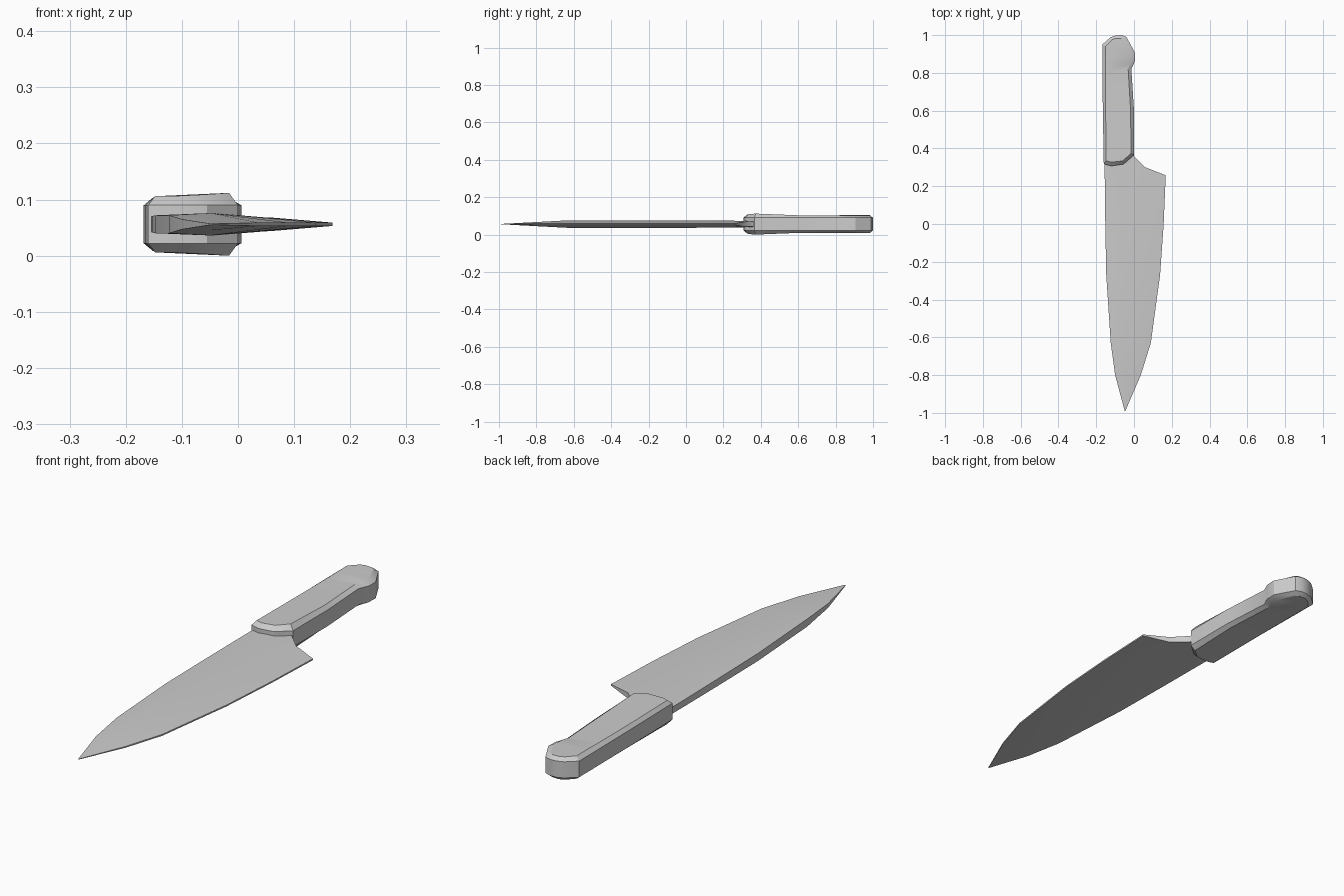
import bpy

ZC = 0.056  # mid-plane height of the knife


def loft(name, rings, angle):
    """Skin a list of closed rings with equal point counts and cap the ends with quads."""
    n = len(rings[0])
    verts = [p for r in rings for p in r]
    faces = []
    for i in range(len(rings) - 1):
        for j in range(n):
            k = (j + 1) % n
            faces.append((i*n + j, i*n + k, (i+1)*n + k, (i+1)*n + j))
    last = (len(rings) - 1) * n
    for i in range(n // 2 - 1):
        quad = (i, i + 1, n - 2 - i, n - 1 - i)
        faces.append(tuple(reversed(quad)))
        faces.append(tuple(last + q for q in quad))
    mesh = bpy.data.meshes.new(name)
    mesh.from_pydata(verts, [], faces)
    ob = bpy.data.objects.new(name, mesh)
    bpy.context.collection.objects.link(ob)
    bpy.ops.object.select_all(action='DESELECT')
    ob.select_set(True)
    bpy.context.view_layer.objects.active = ob
    bpy.ops.object.mode_set(mode='EDIT')
    bpy.ops.mesh.select_all(action='SELECT')
    bpy.ops.mesh.remove_doubles(threshold=0.0001)
    bpy.ops.mesh.normals_make_consistent(inside=False)
    bpy.ops.object.mode_set(mode='OBJECT')
    bpy.ops.object.shade_smooth_by_angle(angle=angle)
    return ob


# Blade stations: spine x, y, edge x, y, half thickness at spine, belly, edge
blade = [
    (-0.145, 0.45, -0.03, 0.45, 0.014, 0.017, 0.014),
    (-0.155, 0.33, 0.000, 0.358, 0.014, 0.017, 0.014),
    (-0.155, 0.30, 0.060, 0.300, 0.014, 0.017, 0.012),
    (-0.155, 0.25, 0.168, 0.258, 0.014, 0.018, 0.003),
    (-0.152, 0.00, 0.157, 0.000, 0.015, 0.020, 0.003),
    (-0.147, -0.27, 0.138, -0.27, 0.016, 0.020, 0.003),
    (-0.123, -0.63, 0.089, -0.63, 0.016, 0.020, 0.003),
    (-0.100, -0.80, 0.036, -0.80, 0.009, 0.011, 0.003),
    (-0.049, -0.99, -0.046, -0.99, 0.001, 0.001, 0.001),
]
rings = []
for sx, sy, ex, ey, hs, hb, he in blade:
    bx, by = sx + 0.35*(ex - sx), sy + 0.35*(ey - sy)
    side = [(sx, sy, hs), (bx, by, hb), (ex, ey, he)]
    rings.append([(x, y, ZC + h) for x, y, h in side] +
                 [(x, y, ZC - h) for x, y, h in reversed(side)])
loft("blade", rings, 0.5)

# Handle outline, left and right points from the blade end to the butt
outer_l = [(-0.12, 0.307), (-0.16, 0.318), (-0.165, 0.6), (-0.167, 0.8),
           (-0.168, 0.87), (-0.168, 0.95), (-0.125, 0.988), (-0.095, 0.999)]
outer_r = [(-0.055, 0.317), (0, 0.365), (0, 0.6), (-0.014, 0.82),
           (0.004, 0.86), (0.006, 0.905), (-0.04, 0.99), (-0.065, 1.0)]
# Face outline inside the chamfer, with its half height
inner_l = [(-0.12, 0.327, 0.050), (-0.148, 0.335, 0.050), (-0.15, 0.6, 0.047),
           (-0.15, 0.8, 0.047), (-0.15, 0.87, 0.048), (-0.151, 0.94, 0.048),
           (-0.118, 0.975, 0.048), (-0.097, 0.983, 0.048)]
inner_r = [(-0.06, 0.334, 0.053), (-0.016, 0.373, 0.056), (-0.018, 0.6, 0.047),
           (-0.031, 0.82, 0.047), (-0.023, 0.85, 0.047), (-0.018, 0.895, 0.047),
           (-0.05, 0.972, 0.047), (-0.068, 0.983, 0.047)]
outer = outer_l + outer_r[::-1]
inner = inner_l + inner_r[::-1]
loft("handle", [
    [(x, y, ZC - h) for x, y, h in inner],
    [(x, y, ZC - 0.034) for x, y in outer],
    [(x, y, ZC + 0.034) for x, y in outer],
    [(x, y, ZC + h) for x, y, h in inner],
], 0.5)
